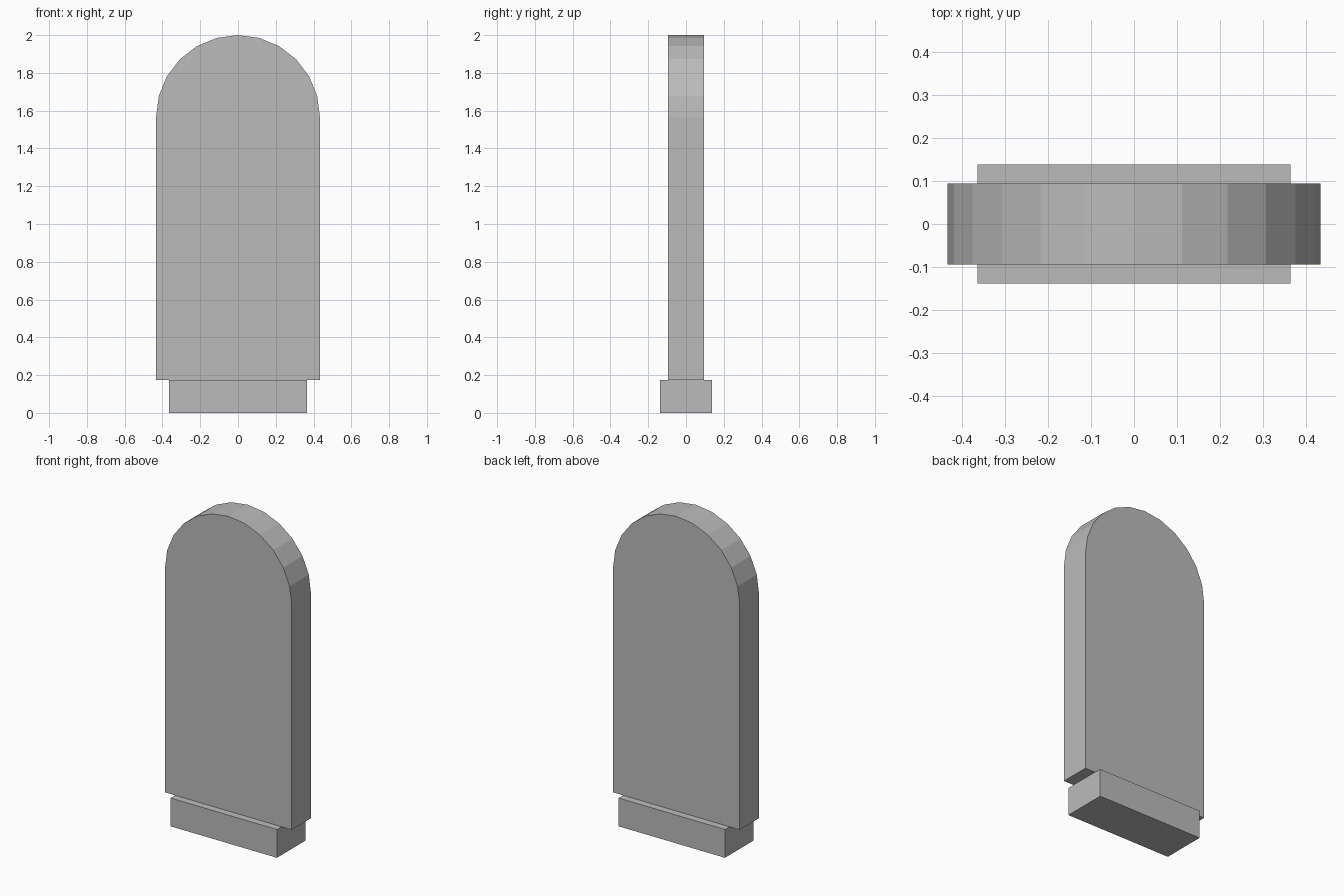
import bpy, bmesh, math

if "Cube" in bpy.data.objects:
    bpy.data.objects.remove(bpy.data.objects["Cube"])

stone = bpy.data.materials.new("grey stone")
stone.diffuse_color = (0.5, 0.5, 0.5, 1)
stone.use_nodes = True
stone.node_tree.nodes["Principled BSDF"].inputs["Base Color"].default_value = stone.diffuse_color


def extrude_profile(name, profile, depth):
    """Extrude an x-z outline along y, centred on y = 0."""
    bm = bmesh.new()
    face = bm.faces.new([bm.verts.new((x, -depth / 2, z)) for x, z in profile])
    ext = bmesh.ops.extrude_face_region(bm, geom=[face])
    moved = [v for v in ext["geom"] if isinstance(v, bmesh.types.BMVert)]
    bmesh.ops.translate(bm, verts=moved, vec=(0, depth, 0))
    bmesh.ops.recalc_face_normals(bm, faces=bm.faces)
    mesh = bpy.data.meshes.new(name)
    bm.to_mesh(mesh)
    bm.free()
    mesh.materials.append(stone)
    obj = bpy.data.objects.new(name, mesh)
    bpy.context.collection.objects.link(obj)
    return obj


# Base block
BASE_W, BASE_D, BASE_H = 0.364, 0.277, 0.175
extrude_profile("base_block", [(-BASE_W, 0), (BASE_W, 0), (BASE_W, BASE_H), (-BASE_W, BASE_H)], BASE_D)

# Upright slab with a half-round top of twelve flat facets
R, SEGMENTS = 0.434, 12
arch = [(R * math.cos(math.pi * i / SEGMENTS), 2 - R + R * math.sin(math.pi * i / SEGMENTS))
        for i in range(SEGMENTS + 1)]
extrude_profile("arched_slab", [(-R, BASE_H), (R, BASE_H)] + arch, 0.188)
